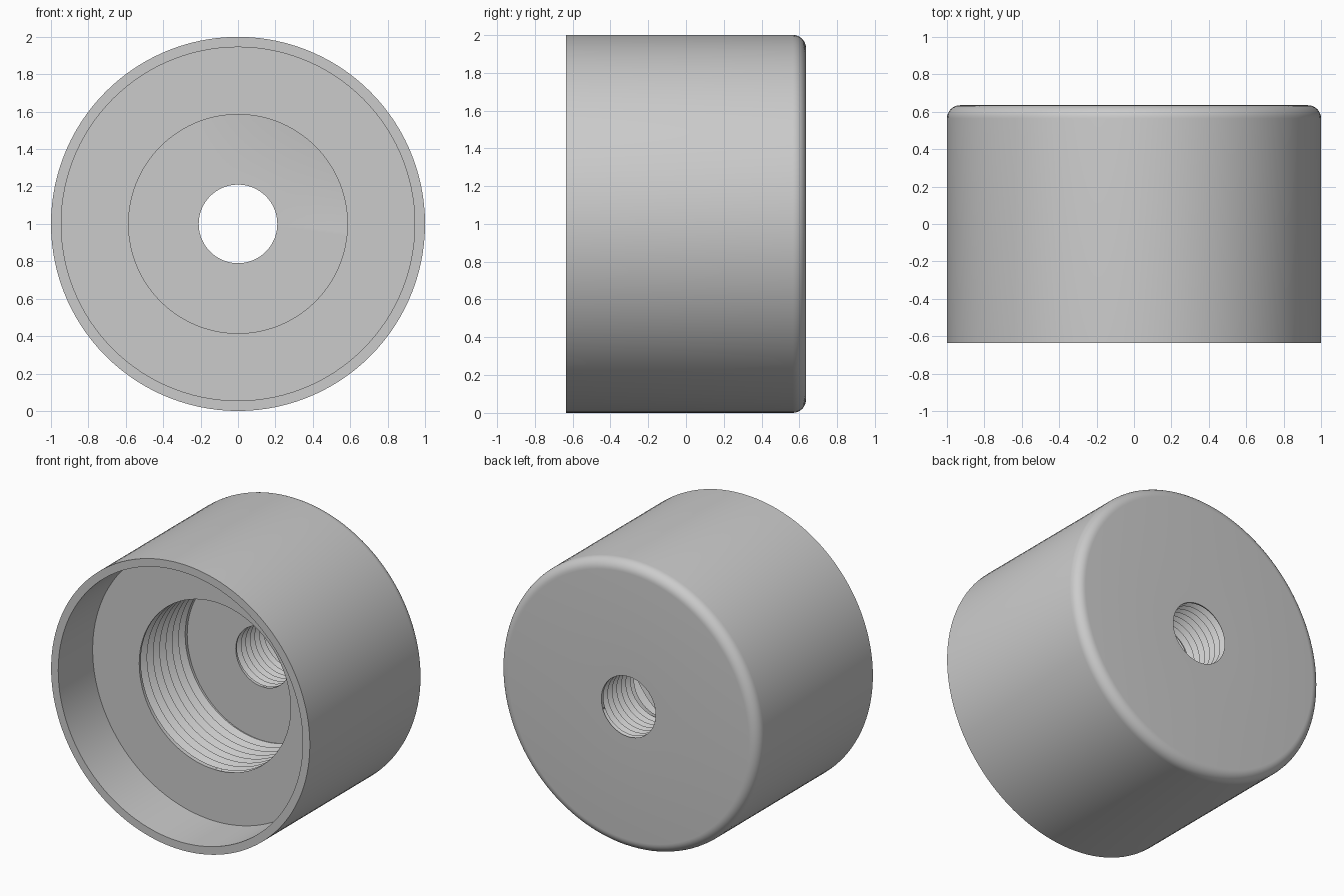
import bpy, bmesh, math

if "Cube" in bpy.data.objects:
    bpy.data.objects.remove(bpy.data.objects["Cube"])

SIDES = 120
HALF = 0.635          # half of the depth along y
RECESS_Y, SEAT_Y = -0.255, 0.275
BORE_R, HOLE_R, RIM_R = 0.585, 0.21, 0.945
FILLET = 0.07

bm = bmesh.new()


def vert(r, angle, y):
    return bm.verts.new((r * math.cos(angle), y, 1 + r * math.sin(angle)))


def skin(columns, shift=0):
    """Join neighbouring columns; shift is the row offset where the ring closes."""
    for k, a in enumerate(columns):
        last = k == SIDES - 1
        b = columns[(k + 1) % SIDES]
        s = shift if last else 0
        for j in range(len(a) - 1):
            i, n = min(j + s, len(b) - 1), min(j + 1 + s, len(b) - 1)
            quad = [a[j], a[j + 1], b[n]]
            if i != n:
                quad.append(b[i])
            bm.faces.new(quad)


def lathe(profile):
    skin([[vert(r, math.tau * k / SIDES, y) for r, y in profile]
          for k in range(SIDES)])


def thread(radius, y0, y1, pitch, depth):
    """Helical V groove cut outwards from a bore between y0 and y1."""
    rows = 2 * math.ceil((y1 - y0) / pitch) + 6
    columns = []
    for k in range(SIDES):
        column = []
        for j in range(rows):
            y = y0 + (j / 2 - 1.25 + k / SIDES) * pitch
            inside = y0 < y < y1
            r = radius + (depth if j % 2 and inside else 0)
            column.append(vert(r, math.tau * k / SIDES, max(y0, min(y1, y))))
        columns.append(column)
    skin(columns, 2)


# Outer shell: back face, rounded back edge, side wall, rim and recess
corner = [(1 - FILLET + FILLET * math.sin(t), HALF - FILLET + FILLET * math.cos(t))
          for t in (math.pi / 2 * i / 8 for i in range(9))]
lathe([(HOLE_R, HALF)] + corner
      + [(1, -HALF), (RIM_R, -HALF), (RIM_R, RECESS_Y), (BORE_R, RECESS_Y)])

# Seat at the bottom of the wide bore
lathe([(BORE_R, SEAT_Y), (HOLE_R, SEAT_Y)])

# Threaded wide bore and threaded through hole
thread(BORE_R, RECESS_Y, SEAT_Y, 0.07, 0.04)
thread(HOLE_R, SEAT_Y, HALF, 0.05, 0.03)

bmesh.ops.remove_doubles(bm, verts=bm.verts, dist=0.0001)
bmesh.ops.recalc_face_normals(bm, faces=bm.faces)

mesh = bpy.data.meshes.new("threaded_cap")
bm.to_mesh(mesh)
bm.free()
cap = bpy.data.objects.new("threaded_cap", mesh)
bpy.context.collection.objects.link(cap)

# Plain grey finish
grey = bpy.data.materials.new("plain grey")
grey.use_nodes = True
colour = (0.6, 0.6, 0.6, 1)
grey.diffuse_color = colour
grey.node_tree.nodes["Principled BSDF"].inputs["Base Color"].default_value = colour
mesh.materials.append(grey)

bpy.context.view_layer.objects.active = cap
cap.select_set(True)
bpy.ops.object.shade_smooth_by_angle(angle=math.radians(30))
